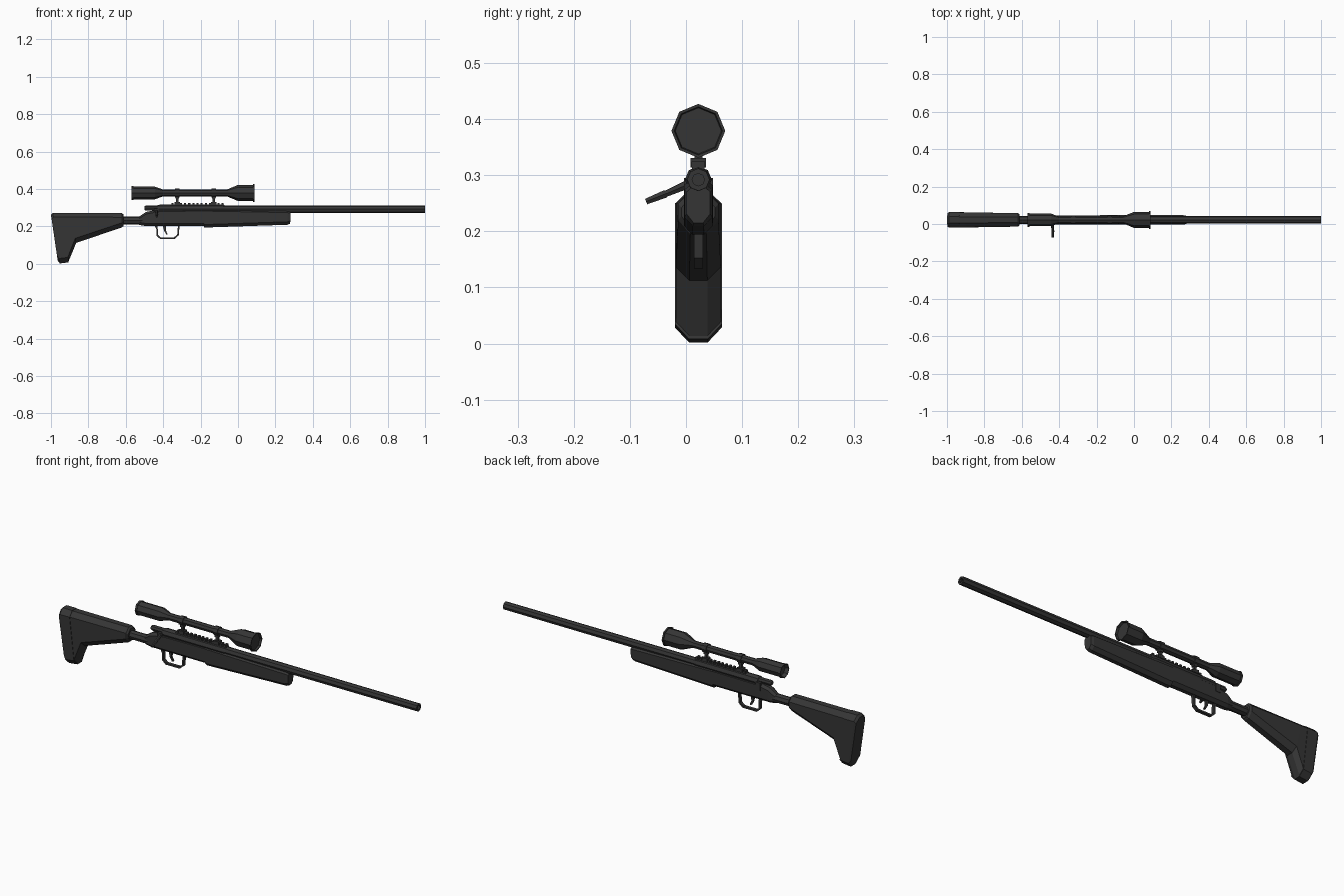
import bpy, bmesh, math
from mathutils import Vector

cube = bpy.data.objects.get("Cube")
if cube:
    bpy.data.objects.remove(cube)

YC = 0.022      # centre plane of the rifle
BORE = 0.292    # barrel axis height
SIGHT = 0.379   # scope axis height

dark = bpy.data.materials.new("charcoal")
dark.use_nodes = True
colour = (0.036, 0.036, 0.036, 1)
dark.diffuse_color = colour
dark.node_tree.nodes["Principled BSDF"].inputs["Base Color"].default_value = colour


def skin(name, rings):
    """Bridge rings of points with quads and cap both ends."""
    bm = bmesh.new()
    loops = [[bm.verts.new(p) for p in ring] for ring in rings]
    n = len(loops[0])
    for a, b in zip(loops, loops[1:]):
        for i in range(n):
            j = (i + 1) % n
            bm.faces.new((a[i], a[j], b[j], b[i]))
    bm.faces.new(loops[0])
    bm.faces.new(loops[-1])
    bmesh.ops.recalc_face_normals(bm, faces=bm.faces)
    mesh = bpy.data.meshes.new(name)
    bm.to_mesh(mesh)
    bm.free()
    mesh.materials.append(dark)
    obj = bpy.data.objects.new(name, mesh)
    bpy.context.collection.objects.link(obj)
    return obj


def lathe(name, profile, z, sides=8):
    """Faceted turned part along x from (x, radius) pairs."""
    angles = [math.tau * i / sides for i in range(sides)]
    return skin(name, [[(x, YC + r * math.sin(a), z + r * math.cos(a)) for a in angles]
                       for x, r in profile])


def loft(name, stations, cut_top, cut_bottom, flat=0.4):
    """Chamfered body; each station is top x, top z, bottom x, bottom z, half width."""
    rings = []
    for tx, tz, bx, bz, w in stations:
        top, bottom = Vector((tx, YC, tz)), Vector((bx, YC, bz))
        h = (top - bottom).length
        half = [(0, w * flat), (cut_top / h, w), (1 - cut_bottom / h, w), (1, w * flat)]
        ring = [top.lerp(bottom, t) + Vector((0, s, 0)) for t, s in half]
        ring += [top.lerp(bottom, t) - Vector((0, s, 0)) for t, s in reversed(half)]
        rings.append(ring)
    return skin(name, rings)


def box(name, x0, x1, z0, z1, w):
    return skin(name, [[(x, YC - w, z0), (x, YC + w, z0), (x, YC + w, z1), (x, YC - w, z1)]
                       for x in (x0, x1)])


def prism(name, outline, w):
    """Side outline in x and z, given thickness across y."""
    return skin(name, [[(x, y, z) for x, z in outline] for y in (YC - w, YC + w)])


# Shoulder stock with a dropped toe
loft("shoulder_stock", [
    (-0.94, 0.271, -0.908, 0.008, 0.040),
    (-0.90, 0.271, -0.865, 0.112, 0.040),
    (-0.62, 0.271, -0.62, 0.195, 0.036),
    (-0.612, 0.264, -0.612, 0.202, 0.030)], 0.022, 0.025)
loft("butt_pad", [
    (-1.0, 0.262, -0.964, 0.018, 0.037),
    (-0.99, 0.273, -0.953, 0.002, 0.042),
    (-0.935, 0.273, -0.905, 0.008, 0.042)], 0.024, 0.027)

# Neck and main body
lathe("stock_neck", [(-0.63, 0.022), (-0.51, 0.022)], 0.231)
loft("receiver_body", [
    (-0.53, 0.252, -0.53, 0.208, 0.018),
    (-0.49, 0.278, -0.50, 0.203, 0.023),
    (-0.42, 0.292, -0.42, 0.203, 0.024),
    (-0.18, 0.294, -0.18, 0.203, 0.024)], 0.012, 0.014)
loft("fore_end", [
    (-0.182, 0.294, -0.182, 0.194, 0.026),
    (0.265, 0.286, 0.265, 0.209, 0.025),
    (0.282, 0.282, 0.279, 0.215, 0.021)], 0.012, 0.016)

# Barrel with a recessed muzzle
lathe("barrel", [(-0.10, 0.021), (1.0, 0.020), (1.0, 0.011), (0.97, 0.011)], BORE)
lathe("receiver_tube", [(-0.43, 0.022), (-0.42, 0.024), (-0.09, 0.024), (-0.07, 0.021)], BORE)

# Bolt and its handle
lathe("bolt", [(-0.50, 0.010), (-0.49, 0.014), (-0.42, 0.014)], 0.298)


def rod(name, a, b, r0, r1, sides=6):
    a, b = Vector(a), Vector(b)
    turn = (b - a).to_track_quat("Z", "Y")
    return skin(name, [[p + turn @ Vector((r * math.cos(math.tau * i / sides),
                                           r * math.sin(math.tau * i / sides), 0))
                        for i in range(sides)] for p, r in ((a, r0), (b, r1))])


rod("bolt_handle", (-0.438, YC, 0.292), (-0.434, -0.040, 0.265), 0.010, 0.006)
rod("bolt_knob", (-0.434, -0.036, 0.267), (-0.434, -0.071, 0.253), 0.008, 0.006)
box("bolt_lug", -0.45, -0.425, 0.255, 0.295, 0.026)

# Toothed sight rail
box("sight_rail", -0.36, -0.075, 0.305, 0.316, 0.011)
for i in range(13):
    x = -0.355 + i * 0.0222
    box("rail_tooth", x, x + 0.011, 0.315, 0.324, 0.012)

# Scope with flared ends and recessed lenses
lathe("scope", [
    (-0.55, 0.031), (-0.57, 0.033), (-0.57, 0.037), (-0.56, 0.037), (-0.56, 0.034),
    (-0.445, 0.034), (-0.40, 0.018), (-0.06, 0.018), (0.0, 0.043),
    (0.08, 0.043), (0.08, 0.048), (0.088, 0.048), (0.088, 0.043), (0.078, 0.041)], SIGHT)

# Scope mounts
for x in (-0.325, -0.13):
    lathe("mount_ring", [(x - 0.012, 0.023), (x + 0.012, 0.023)], SIGHT)
    box("mount_post", x - 0.006, x + 0.006, 0.32, 0.362, 0.007)
    box("mount_base", x - 0.014, x + 0.014, 0.314, 0.331, 0.014)
    box("mount_clamp", x - 0.010, x + 0.010, 0.349, 0.361, 0.010)

# Trigger guard bent from a flat strip
path = [(-0.447, 0.206), (-0.437, 0.186), (-0.437, 0.152), (-0.418, 0.134),
        (-0.338, 0.134), (-0.317, 0.152), (-0.312, 0.206)]
inner = [(-0.430, 0.206), (-0.429, 0.186), (-0.429, 0.156), (-0.414, 0.142),
         (-0.342, 0.142), (-0.325, 0.156), (-0.321, 0.206)]
skin("trigger_guard", [[(a[0], YC - 0.008, a[1]), (a[0], YC + 0.008, a[1]),
                        (b[0], YC + 0.008, b[1]), (b[0], YC - 0.008, b[1])]
                       for a, b in zip(path, inner)])
prism("trigger", [(-0.402, 0.206), (-0.384, 0.206), (-0.386, 0.180), (-0.376, 0.158),
                  (-0.384, 0.158), (-0.396, 0.178)], 0.005)
